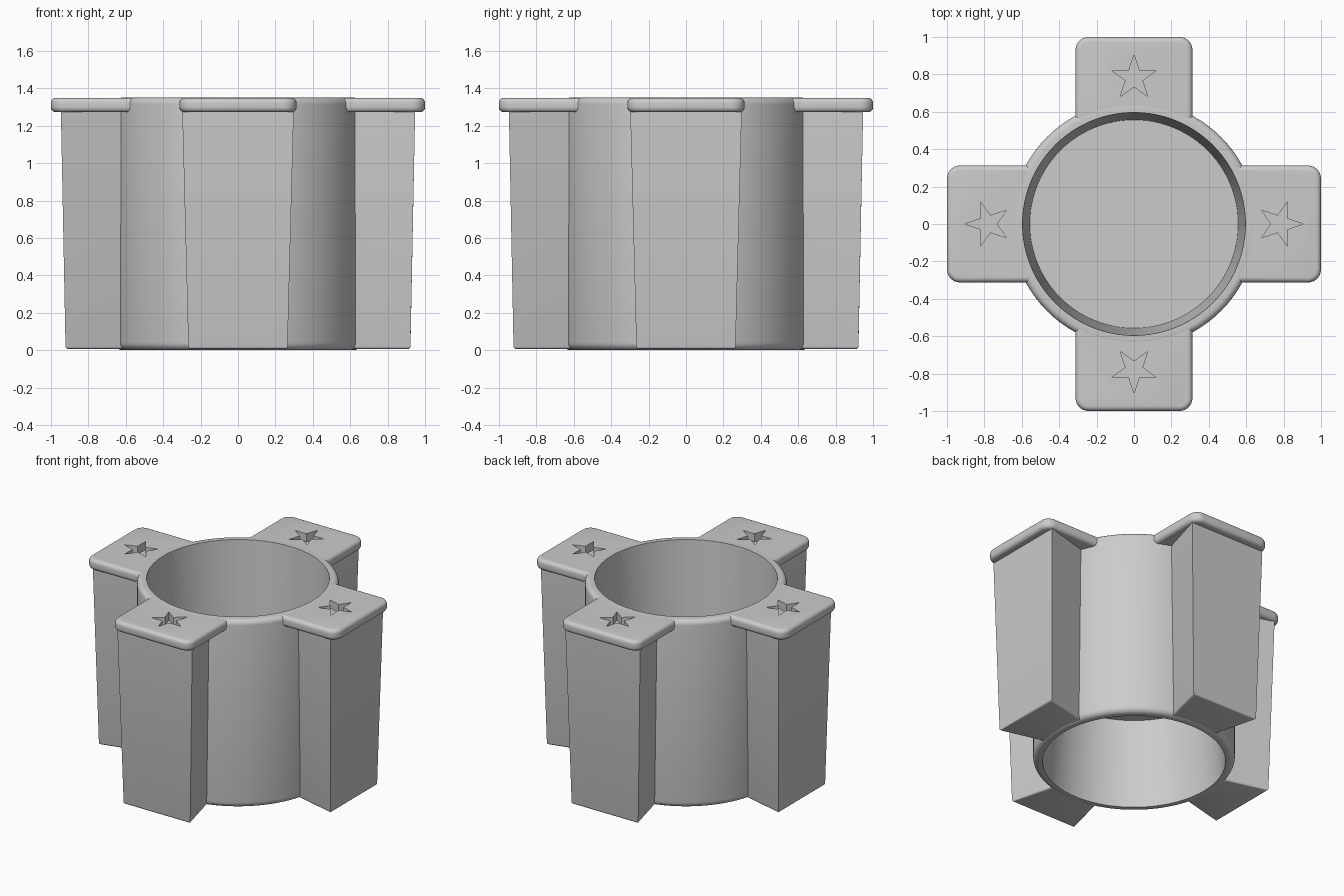
import bpy, bmesh
from math import sin, cos, pi, asin, radians
from mathutils import Matrix, Vector

if "Cube" in bpy.data.objects:
    bpy.data.objects.remove(bpy.data.objects["Cube"])

grey = bpy.data.materials.new("plain grey")
grey.use_nodes = True
grey.diffuse_color = (0.6, 0.6, 0.6, 1)
grey.node_tree.nodes["Principled BSDF"].inputs["Base Color"].default_value = (0.6, 0.6, 0.6, 1)

TOP = 1.35


def finish(bm, name):
    bmesh.ops.recalc_face_normals(bm, faces=bm.faces)
    mesh = bpy.data.meshes.new(name)
    bm.to_mesh(mesh)
    bm.free()
    ob = bpy.data.objects.new(name, mesh)
    bpy.context.collection.objects.link(ob)
    mesh.materials.append(grey)
    return ob


def smooth(ob):
    bpy.ops.object.select_all(action="DESELECT")
    ob.select_set(True)
    bpy.context.view_layer.objects.active = ob
    bpy.ops.object.shade_smooth_by_angle(angle=radians(35))


def arc(cx, cy, r, a0, a1, n):
    steps = [a0 + (a1 - a0) * i / n for i in range(n + 1)]
    return [(cx + r * cos(a), cy + r * sin(a)) for a in steps]


def prism(outline, z0, z1):
    bm = bmesh.new()
    face = bm.faces.new([bm.verts.new((x, y, z0)) for x, y in outline])
    ext = bmesh.ops.extrude_face_region(bm, geom=[face])
    up = [v for v in ext["geom"] if isinstance(v, bmesh.types.BMVert)]
    bmesh.ops.translate(bm, verts=up, vec=(0, 0, z1 - z0))
    return bm


# Round body: flared cups above and below a shared floor
def make_body():
    profile = [(0, 0.72), (0.557, 0.72), (0.596, TOP)]
    profile += arc(0.623, TOP - 0.035, 0.035, pi / 2, 0, 6)
    profile += arc(0.618, 0.04, 0.04, 0, -pi / 2, 6)
    profile += [(0.596, 0), (0.557, 0.63), (0, 0.63)]
    bm = bmesh.new()
    vs = [bm.verts.new((r, 0, z)) for r, z in profile]
    edges = [bm.edges.new(pair) for pair in zip(vs, vs[1:])]
    bmesh.ops.spin(bm, geom=vs + edges, cent=(0, 0, 0), axis=(0, 0, 1),
                   angle=2 * pi, steps=96, use_duplicate=False)
    bmesh.ops.remove_doubles(bm, verts=bm.verts, dist=1e-4)
    smooth(finish(bm, "round_body"))


# Leg block narrowing downward and toward the body, drawn pointing along +x
def make_leg(name, turn):
    bm = bmesh.new()
    bmesh.ops.create_cube(bm, size=1)
    for v in bm.verts:
        high, outer = v.co.z > 0, v.co.x > 0
        if outer:
            x, half = (0.947, 0.298) if high else (0.922, 0.265)
        else:
            x, half = 0.604, (0.2 if high else 0.184)
        v.co = Vector((x, half if v.co.y > 0 else -half, 1.28 if high else 0.006))
    low = [e for e in bm.edges if all(v.co.z < 0.1 for v in e.verts)
           and max(v.co.x for v in e.verts) > 0.7]
    bmesh.ops.bevel(bm, geom=low, offset=0.014, segments=3, profile=0.5, affect="EDGES")
    bm.transform(turn)
    smooth(finish(bm, name + "_leg"))


# Rounded tab with a recessed star, drawn pointing along +x
def make_tab(name, turn):
    half, corner, inner = 0.313, 0.07, 0.602
    a = asin(half / inner)
    outline = arc(1 - corner, -half + corner, corner, -pi / 2, 0, 6)
    outline += arc(1 - corner, half - corner, corner, 0, pi / 2, 6)
    outline += arc(0, 0, inner, a, -a, 20)
    bm = prism(outline, 1.272, TOP - 0.001)
    rim = [e for e in bm.edges
           if abs(e.verts[0].co.z - e.verts[1].co.z) < 1e-4
           and max(v.co.xy.length for v in e.verts) > inner + 0.01]
    bmesh.ops.bevel(bm, geom=rim, offset=0.027, segments=5, profile=0.5, affect="EDGES")
    bm.transform(turn)
    tab = finish(bm, name + "_tab")

    star = []
    for i in range(10):
        r = 0.124 if i % 2 == 0 else 0.0474
        star.append((0.782 + r * cos(i * pi / 5), r * sin(i * pi / 5)))
    bm = prism(star, TOP - 0.06, TOP + 0.05)
    bm.transform(turn)
    cutter = finish(bm, "star_cutter")
    cutter.hide_render = True

    cut = tab.modifiers.new("star recess", "BOOLEAN")
    cut.operation = "DIFFERENCE"
    cut.solver = "EXACT"
    cut.object = cutter
    bpy.context.view_layer.objects.active = tab
    bpy.ops.object.modifier_apply(modifier=cut.name)
    bpy.data.objects.remove(cutter)
    smooth(tab)


make_body()
for i, side in enumerate(["left", "back", "right", "front"]):
    turn = Matrix.Rotation(i * pi / 2, 4, "Z")
    make_leg(side, turn)
    make_tab(side, turn)
